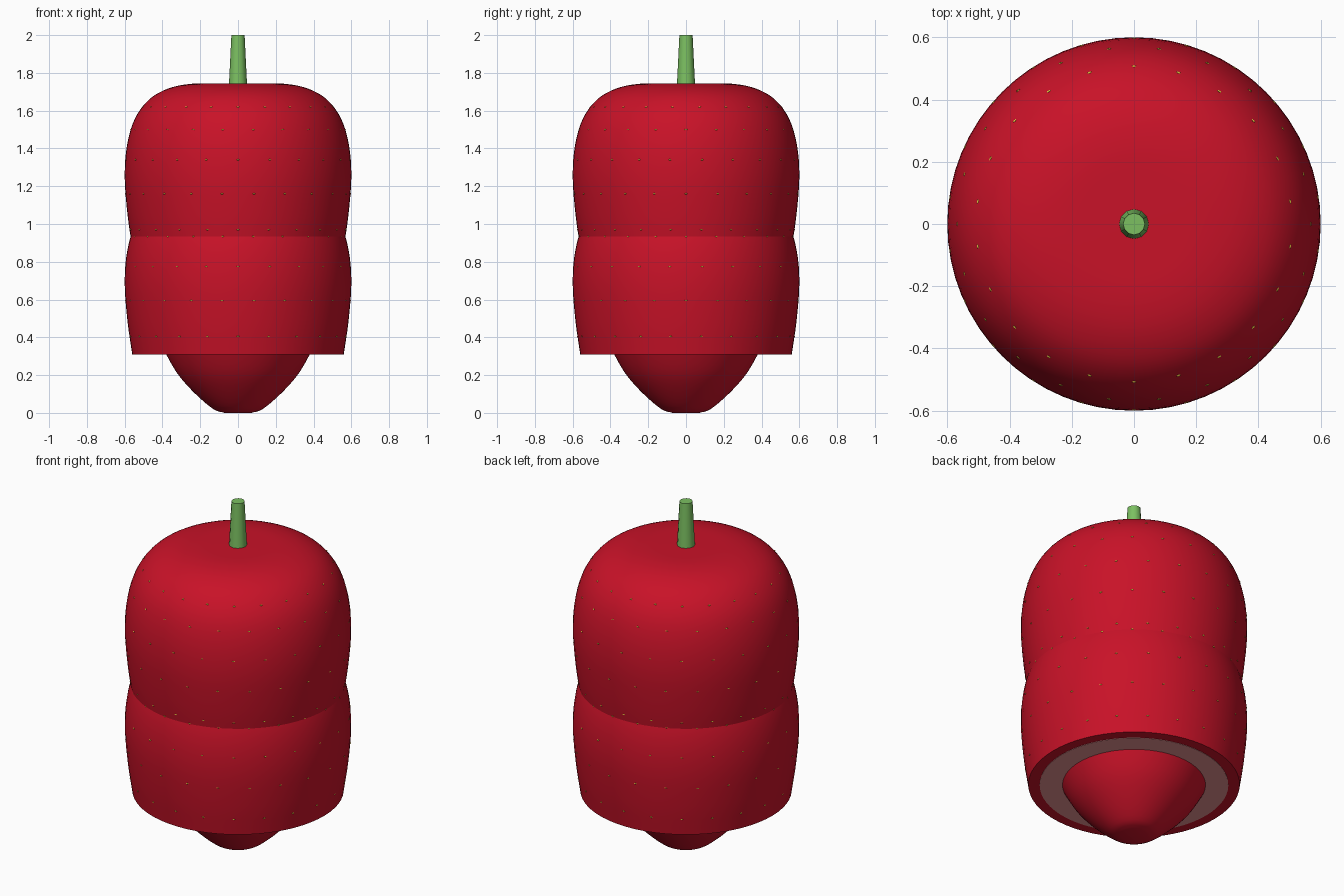
import bpy, bmesh, math
from mathutils import Vector, Matrix

cube = bpy.data.objects.get("Cube")
if cube:
    bpy.data.objects.remove(cube, do_unlink=True)


def material(name, rgb):
    m = bpy.data.materials.new(name)
    m.use_nodes = True
    m.diffuse_color = (*rgb, 1)
    m.node_tree.nodes["Principled BSDF"].inputs["Base Color"].default_value = (*rgb, 1)
    return m


RED = material("berry red", (0.58, 0.006, 0.021))
PALE = material("pale flesh", (0.95, 0.35, 0.35))
GREEN = material("stem green", (0.2, 0.53, 0.12))
YELLOW = material("seed yellow", (0.85, 0.6, 0.06))


def finish(name, bm, mat, angle=40):
    me = bpy.data.meshes.new(name)
    bm.normal_update()
    bm.to_mesh(me)
    bm.free()
    me.materials.append(mat)
    ob = bpy.data.objects.new(name, me)
    bpy.context.collection.objects.link(ob)
    bpy.ops.object.select_all(action='DESELECT')
    ob.select_set(True)
    bpy.context.view_layer.objects.active = ob
    bpy.ops.object.shade_smooth_by_angle(angle=math.radians(angle))
    return ob


def smooth_curve(pts, steps=4):
    """Catmull-Rom curve through (radius, height) points."""
    p = [Vector(q) for q in pts]
    p = [2 * p[0] - p[1]] + p + [2 * p[-1] - p[-2]]
    out = []
    for a, b, c, d in zip(p, p[1:], p[2:], p[3:]):
        for i in range(steps):
            t = i / steps
            out.append(0.5 * (2 * b + (c - a) * t + (2 * a - 5 * b + 4 * c - d) * t * t
                              + (3 * b - a - 3 * c + d) * t ** 3))
    return out + [p[-2]]


def lathe(name, profile, mat, sides=64):
    """Spin a bottom-to-top profile round z and cap both ends."""
    bm = bmesh.new()
    rings = []
    for r, z in profile:
        angles = [math.tau * i / sides for i in range(sides)]
        rings.append([bm.verts.new((r * math.cos(a), r * math.sin(a), z)) for a in angles])
    for lo, hi in zip(rings, rings[1:]):
        for i in range(sides):
            j = (i + 1) % sides
            bm.faces.new((lo[i], lo[j], hi[j], hi[i]))
    bm.faces.new(rings[0][::-1])
    bm.faces.new(rings[-1])
    return finish(name, bm, mat)


# Two identical rounded shells, the lower one tucked into the upper
BOTTOM, DROP = 0.875, 0.565
shell = smooth_curve([(0.56, BOTTOM), (0.585, 1.05), (0.6, 1.25), (0.587, 1.42),
                      (0.545, 1.56), (0.47, 1.66), (0.37, 1.717), (0.25, 1.742),
                      (0.1, 1.745)])
lower = [(r, z - DROP) for r, z in shell]
lathe("upper_shell", shell, RED)
lathe("lower_shell", lower, RED)

# Pale flesh disc under the lower shell
floor = BOTTOM - DROP
lathe("flesh_disc", [(0.5, floor - 0.002), (0.5, floor + 0.01)], PALE)

# Rounded tip hanging below
tip = smooth_curve([(0.07, 0), (0.13, 0.02), (0.225, 0.1), (0.315, 0.2),
                    (0.38, floor), (0.42, 0.4)])
lathe("tip", tip, RED)

# Tapered stem
lathe("stem", [(0.048, 1.735), (0.035, 2.0)], GREEN, sides=12)


# Tiny seeds in staggered rings
def radius_at(z):
    for (r0, z0), (r1, z1) in zip(shell, shell[1:]):
        if z0 <= z <= z1:
            f = (z - z0) / (z1 - z0)
            return r0 + (r1 - r0) * f, math.atan2(r0 - r1, z1 - z0)


def add_seeds(name, heights, drop, count=22):
    bm = bmesh.new()
    for k, z in enumerate(heights):
        r, tilt = radius_at(z)
        for i in range(count):
            a = math.tau * (i + 0.5 * (k % 2)) / count - math.pi / 2
            mat = (Matrix.Rotation(a, 4, 'Z') @ Matrix.Translation((r, 0, z - drop))
                   @ Matrix.Rotation(-tilt, 4, 'Y') @ Matrix.Diagonal((0.003, 0.008, 0.004, 1)))
            bmesh.ops.create_icosphere(bm, subdivisions=1, radius=1, matrix=mat)
    finish(name, bm, YELLOW)


rows = [0.97, 1.16, 1.34, 1.5, 1.62]
add_seeds("upper_seeds", rows, 0)
add_seeds("lower_seeds", rows[:4], DROP)
